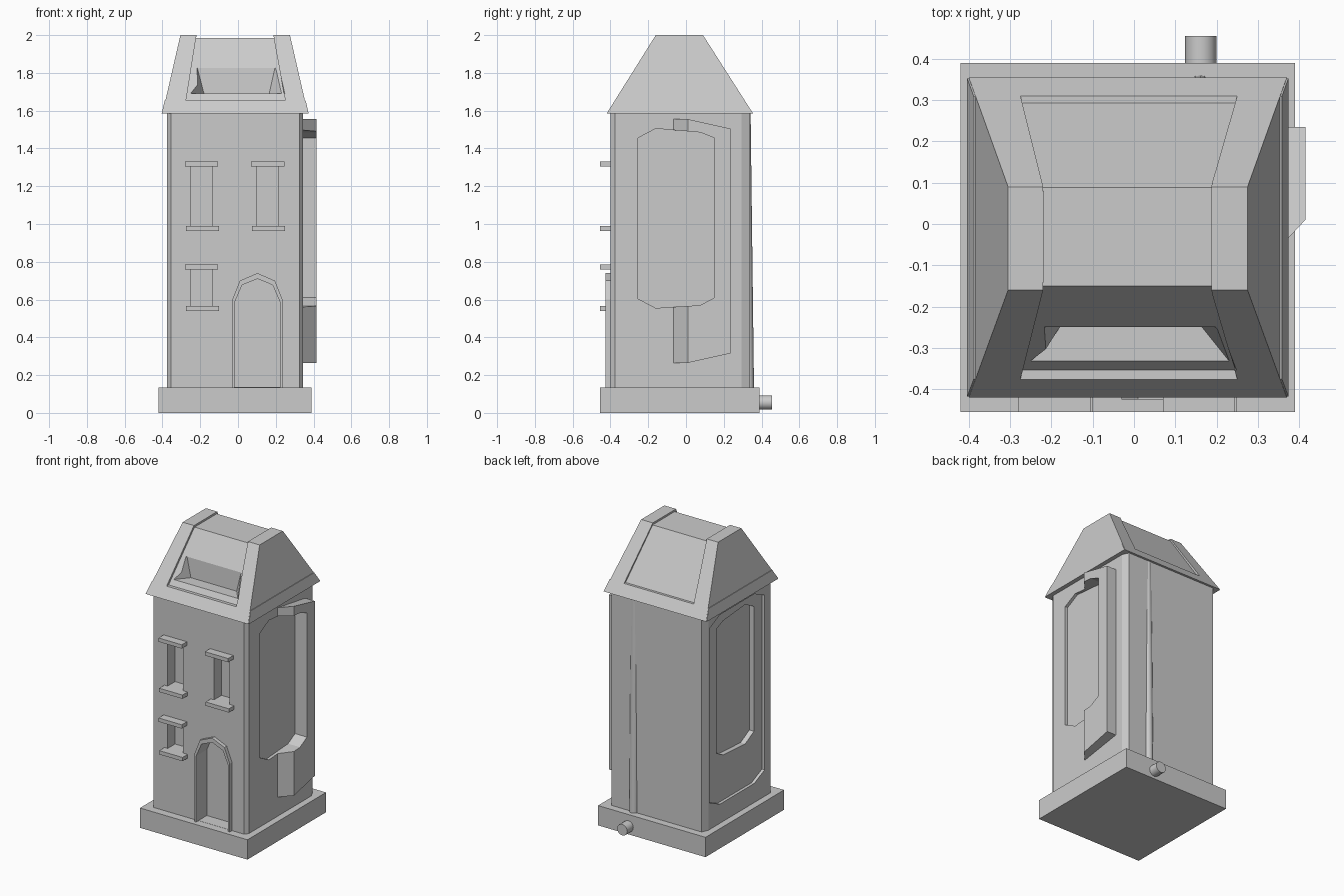
import bpy, bmesh, math

if "Cube" in bpy.data.objects:
    bpy.data.objects.remove(bpy.data.objects["Cube"])


def loft(name, a, b):
    """Solid between two rings of 3D points with equal counts."""
    bm = bmesh.new()
    va, vb = [bm.verts.new(p) for p in a], [bm.verts.new(p) for p in b]
    n = len(a)
    bm.faces.new(va)
    bm.faces.new(vb)
    for i in range(n):
        j = (i + 1) % n
        bm.faces.new((va[i], va[j], vb[j], vb[i]))
    bmesh.ops.recalc_face_normals(bm, faces=bm.faces)
    me = bpy.data.meshes.new(name)
    bm.to_mesh(me)
    bm.free()
    ob = bpy.data.objects.new(name, me)
    bpy.context.collection.objects.link(ob)
    return ob


def rect(x0, x1, y0, y1, z):
    return [(x0, y0, z), (x1, y0, z), (x1, y1, z), (x0, y1, z)]


def box(name, x0, x1, y0, y1, z0, z1):
    return loft(name, rect(x0, x1, y0, y1, z0), rect(x0, x1, y0, y1, z1))


def along_y(name, pts, y0, y1):
    return loft(name, [(x, y0, z) for x, z in pts], [(x, y1, z) for x, z in pts])


def along_x(name, pts, x0, x1):
    return loft(name, [(x0, y, z) for y, z in pts], [(x1, y, z) for y, z in pts])


def cut(ob, cutter, keep=False):
    m = ob.modifiers.new("cut", 'BOOLEAN')
    m.operation, m.solver, m.object = 'DIFFERENCE', 'EXACT', cutter
    bpy.context.view_layer.objects.active = ob
    bpy.ops.object.modifier_apply(modifier=m.name)
    if not keep:
        bpy.data.objects.remove(cutter)


# Plinth and chamfered tower
box("plinth", -0.42, 0.39, -0.455, 0.39, 0, 0.135)
plan = [(-0.355, -0.40), (0.325, -0.40), (0.345, -0.375), (0.345, 0.295),
        (0.325, 0.34), (-0.355, 0.34), (-0.375, 0.295), (-0.375, -0.375)]
tower = loft("tower", [(x, y, 0.13) for x, y in plan], [(x, y, 1.59) for x, y in plan])

# Windows with lintels and sills: x0, x1, z0, z1, sill x0, sill x1
for x0, x1, z0, z1, s0, s1 in [(-0.25, -0.135, 0.99, 1.305, -0.275, -0.10),
                               (0.10, 0.215, 0.99, 1.305, 0.075, 0.25),
                               (-0.25, -0.135, 0.565, 0.76, -0.275, -0.10)]:
    cut(tower, box("cutter", x0, x1, -0.5, -0.32, z0, z1))
    box("window_sill", s0, s1, -0.455, -0.395, z0 - 0.026, z0)
    box("window_lintel", x0 - 0.03, x1 + 0.03, -0.455, -0.395, z1, z1 + 0.026)

# Arched doorway and its surround
outer = [(-0.03, 0.135), (-0.03, 0.60), (0.01, 0.70), (0.103, 0.74),
         (0.195, 0.70), (0.235, 0.60), (0.235, 0.135)]
inner = [(-0.018, 0.12), (-0.018, 0.585), (0.022, 0.677), (0.103, 0.71),
         (0.183, 0.677), (0.223, 0.585), (0.223, 0.12)]
surround = along_y("door_surround", outer, -0.425, -0.395)
cut(surround, along_y("cutter", inner, -0.5, -0.38))
inner[0], inner[-1] = (-0.018, 0.136), (0.223, 0.136)
cut(tower, along_y("cutter", inner, -0.5, -0.31))

# Right side: projecting panel frame with an octagonal recess
octagon = [(-0.255, 0.605), (-0.16, 0.555), (0.075, 0.57), (0.15, 0.61),
           (0.15, 1.455), (0.075, 1.485), (-0.16, 1.505), (-0.255, 1.455)]
frame_yz = [(0.235, 0.315), (0.235, 1.505), (0.01, 1.555)]
panel = loft("side_panel_frame",
             [(0.335, -0.076, 0.265)] + [(0.335, y, z) for y, z in frame_yz[:2]] + [(0.335, -0.076, 1.555)],
             [(0.415, 0.01, 0.265)] + [(0.415, y, z) for y, z in frame_yz[:2]] + [(0.415, 0.01, 1.555)])
oct_cutter = along_x("cutter", octagon, 0.325, 0.5)
cut(panel, oct_cutter, keep=True)
cut(tower, oct_cutter)

# Left side: stepped octagonal recess
left_outer = [(-0.31, 0.315), (-0.2, 0.265), (0.17, 0.265), (0.28, 0.315),
              (0.28, 1.505), (0.17, 1.555), (-0.2, 1.555), (-0.31, 1.505)]
cut(tower, along_x("cutter", left_outer, -0.5, -0.355))
left_inner = [(y + 0.03, z) for y, z in octagon]
cut(tower, along_x("cutter", left_inner, -0.5, -0.32))

# Roof with a channel running over front, ridge and back
roof = loft("roof", rect(-0.40, 0.37, -0.42, 0.355, 1.585), rect(-0.305, 0.275, -0.16, 0.09, 2.0))
low, high = (-0.275, 0.25), (-0.204, 0.168)
cut(roof, loft("cutter", rect(*low, -0.6, -0.354, 1.655), rect(*high, -0.6, -0.079, 2.1)))
cut(roof, loft("cutter", rect(*low, 0.293, 0.6, 1.655), rect(*high, 0.017, 0.6, 2.1)))
cut(roof, loft("cutter", rect(-0.222, 0.19, -0.2, 0.13, 1.985), rect(*high, -0.2, 0.13, 2.1)))
# Dormer notch in the front slope
notch = [[(-0.31, -0.4), (0.285, -0.4), (0.165, -0.25), (-0.18, -0.25)],
         [(-0.275, -0.4), (0.25, -0.4), (0.195, -0.243), (-0.215, -0.243)]]
cut(roof, loft("cutter", [(x, y, 1.69) for x, y in notch[0]], [(x, y, 1.825) for x, y in notch[1]]))
# Thin raised bands low on the roof sides
for name, s0, s1 in (("left_eave_band", -0.404, -0.388), ("right_eave_band", 0.374, 0.358)):
    k = 0.05 if s0 < 0 else -0.05
    loft(name, [(s0, -0.418, 1.585), (s0, 0.353, 1.585), (s0 + k, 0.353, 1.585), (s0 + k, -0.418, 1.585)],
         [(s1, -0.375, 1.655), (s1, 0.309, 1.655), (s1 + k, 0.309, 1.655), (s1 + k, -0.375, 1.655)])


# Drainpipe on the back and outlet stub through the plinth
def circle(r, n=16):
    return [(r * math.cos(2 * math.pi * i / n), r * math.sin(2 * math.pi * i / n)) for i in range(n)]


pipes = [loft("drainpipe", [(0.16 + u, 0.33 + v, 0.13) for u, v in circle(0.03)],
              [(0.16 + u, 0.312 + v, 1.59) for u, v in circle(0.03)]),
         along_y("drain_outlet", [(0.162 + u, 0.055 + v) for u, v in circle(0.038)], 0.38, 0.455)]
for p in pipes:
    bpy.ops.object.select_all(action='DESELECT')
    p.select_set(True)
    bpy.context.view_layer.objects.active = p
    bpy.ops.object.shade_smooth_by_angle(angle=math.radians(40))
